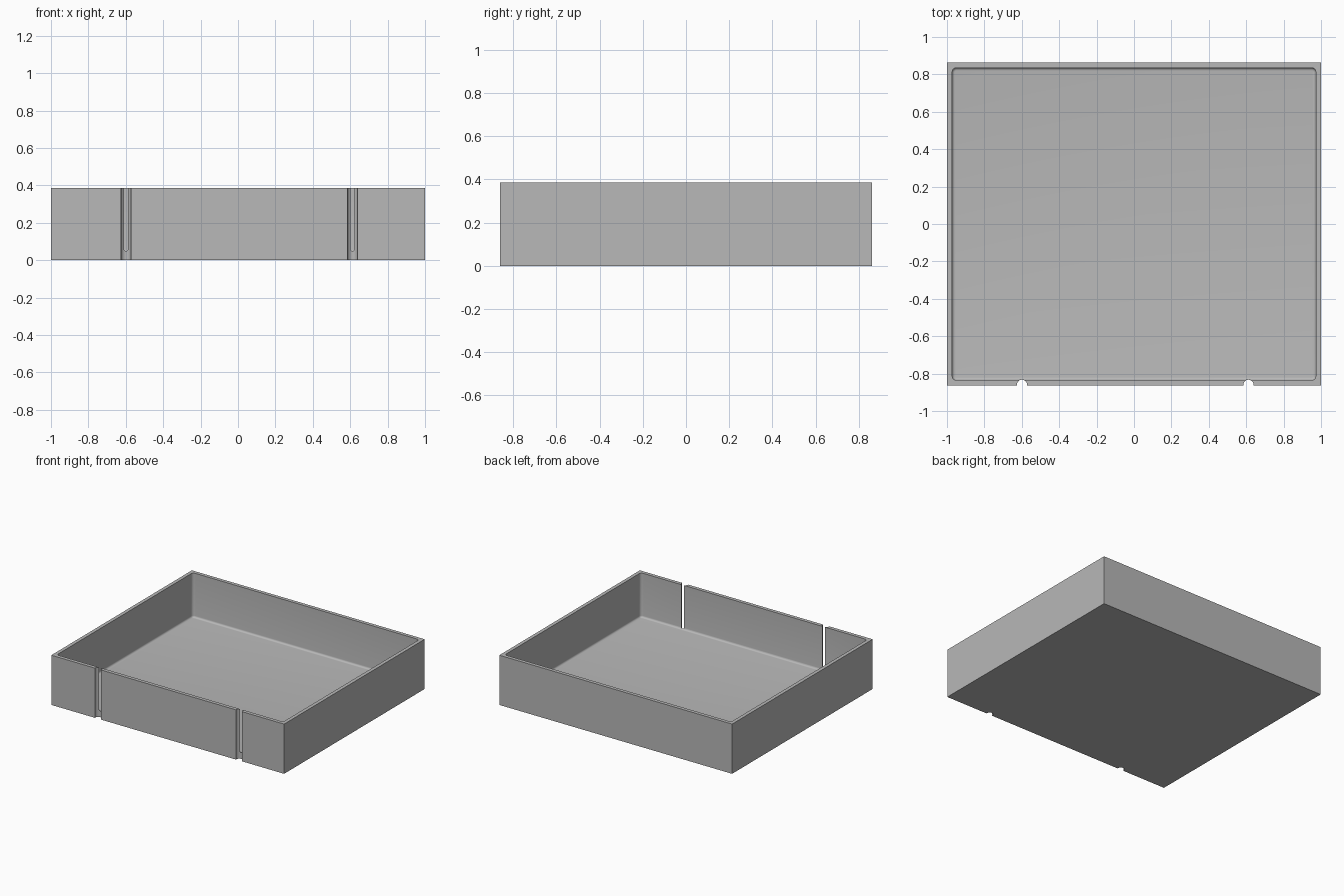
import bpy, bmesh, math

default = bpy.data.objects.get("Cube")
if default:
    bpy.data.objects.remove(default, do_unlink=True)

WIDTH, DEPTH, HEIGHT = 2.0, 1.725, 0.386
WALL, FLOOR = 0.0278, 0.042
FILLET, CORNER = 0.015, 0.022
GROOVE_R = 0.027

grey = bpy.data.materials.new("plain grey")
grey.use_nodes = True
colour = (0.48, 0.48, 0.48, 1)
grey.diffuse_color = colour
grey.node_tree.nodes["Principled BSDF"].inputs["Base Color"].default_value = colour


def make_object(name, bm):
    mesh = bpy.data.meshes.new(name)
    bm.to_mesh(mesh)
    bm.free()
    mesh.materials.append(grey)
    obj = bpy.data.objects.new(name, mesh)
    bpy.context.collection.objects.link(obj)
    return obj


def box(x, y, z0, z1):
    bm = bmesh.new()
    bmesh.ops.create_cube(bm, size=1)
    for v in bm.verts:
        v.co = (v.co.x * x, v.co.y * y, z0 if v.co.z < 0 else z1)
    return bm


def cut(target, cutter):
    mod = target.modifiers.new("cut", 'BOOLEAN')
    mod.operation = 'DIFFERENCE'
    mod.solver = 'EXACT'
    mod.object = cutter
    cutter.hide_render = True
    bpy.context.view_layer.objects.active = target
    bpy.ops.object.modifier_apply(modifier=mod.name)
    bpy.data.objects.remove(cutter, do_unlink=True)


# Solid tray block
tray = make_object("tray", box(WIDTH, DEPTH, 0, HEIGHT))

# Cavity with rounded upright corners and a fillet around the floor
bm = box(WIDTH - 2 * WALL, DEPTH - 2 * WALL, FLOOR, HEIGHT + 0.1)
upright = [e for e in bm.edges if abs(e.verts[0].co.z - e.verts[1].co.z) > 0.1]
bmesh.ops.bevel(bm, geom=upright, offset=CORNER, segments=6, profile=0.5, affect='EDGES')
rim = [e for e in bm.edges if all(v.co.z < FLOOR + 0.001 for v in e.verts)]
bmesh.ops.bevel(bm, geom=rim, offset=FILLET, segments=5, profile=0.5, affect='EDGES')
cut(tray, make_object("cavity_cutter", bm))

# Round grooves down the front wall, which break through as narrow slots
for x in (-0.599, 0.612):
    bm = bmesh.new()
    bmesh.ops.create_cone(bm, cap_ends=True, segments=32, radius1=GROOVE_R,
                          radius2=GROOVE_R, depth=HEIGHT + 0.2)
    bmesh.ops.translate(bm, verts=bm.verts, vec=(x, -DEPTH / 2 + 0.003, HEIGHT / 2))
    cut(tray, make_object("groove_cutter", bm))

# Smooth the fillets, keep the outer edges crisp
bpy.ops.object.select_all(action='DESELECT')
tray.select_set(True)
bpy.context.view_layer.objects.active = tray
bpy.ops.object.shade_smooth_by_angle(angle=math.radians(30))
